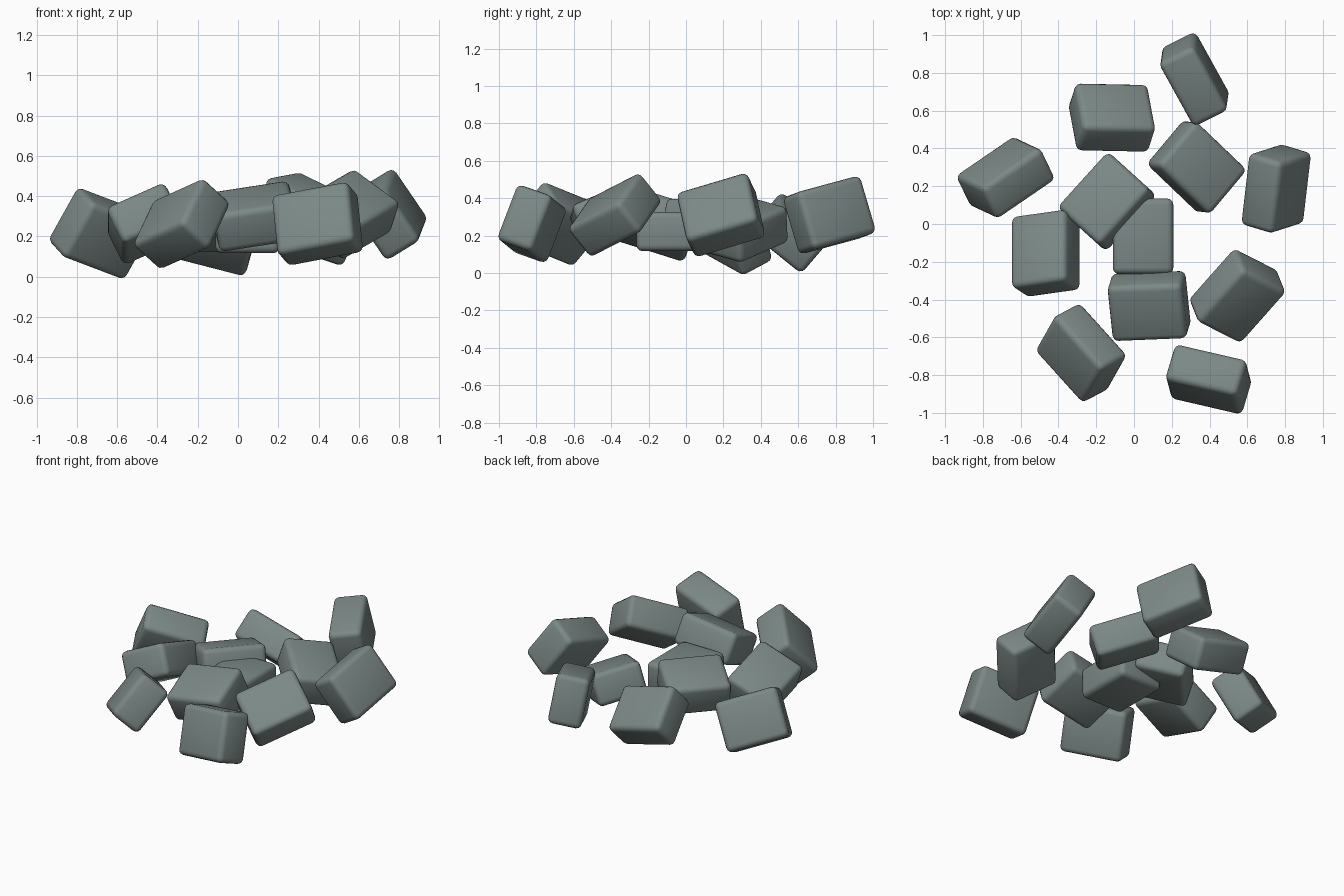
import bpy
from mathutils import Vector, Matrix

if "Cube" in bpy.data.objects:
    bpy.data.objects.remove(bpy.data.objects["Cube"])

# One shared stone colour
stone = bpy.data.materials.new("grey_green_stone")
stone.diffuse_color = (0.2, 0.25, 0.24, 1)
stone.use_nodes = True
stone.node_tree.nodes["Principled BSDF"].inputs["Base Color"].default_value = stone.diffuse_color

LENGTH, WIDTH, THICK = 0.40, 0.32, 0.21

# Each brick: centre, direction of its long side, direction of its middle side
BRICKS = [
    ((0.32, 0.767, 0.31), (-.47, .85, .23), (.04, .28, -.955)),
    ((-0.117, 0.563, 0.215), (.97, -.02, -.25), (-.15, .75, -.6)),
    ((-0.68, 0.246, 0.215), (.79, .54, -.3), (-.48, .22, -.85)),
    ((0.332, 0.302, 0.235), (.69, -.66, -.29), (-.65, -.71, .22)),
    ((0.753, 0.187, 0.31), (-.11, -.94, -.28), (.56, .22, -.8)),
    ((-0.143, 0.119, 0.26), (-.67, -.74, 0), (.72, -.64, .28)),
    ((0.048, -0.065, 0.222), (0, 1, 0), (1, 0, 0)),
    ((-0.467, -0.155, 0.263), (0, .95, -.3), (-.88, -.16, -.38)),
    ((0.08, -0.434, 0.3), (-.98, -.04, -.15), (.09, -.91, -.38)),
    ((0.547, -0.38, 0.31), (-.62, -.70, -.36), (.7, -.43, -.57)),
    ((-0.28, -0.683, 0.262), (-.64, .71, -.29), (-.27, -.66, -.68)),
    ((0.395, -0.823, 0.263), (.95, -.22, .18), (.12, -.36, -.92)),
]


def add_brick(name, centre, long_dir, mid_dir):
    """Rounded block turned so its sides follow the given directions."""
    u = Vector(long_dir).normalized()
    v = Vector(mid_dir)
    v = (v - u * v.dot(u)).normalized()
    turn = Matrix((u, v, u.cross(v))).transposed().to_4x4()
    bpy.ops.mesh.primitive_cube_add(size=1)
    ob = bpy.context.object
    ob.name = name
    ob.data.transform(Matrix.Diagonal((LENGTH, WIDTH, THICK, 1)))
    ob.matrix_world = Matrix.Translation(centre) @ turn
    ob.data.materials.append(stone)
    # Softened edges
    bevel = ob.modifiers.new("soft_edges", 'BEVEL')
    bevel.width = 0.033
    bevel.segments = 3
    bpy.ops.object.modifier_apply(modifier=bevel.name)
    bpy.ops.object.shade_smooth_by_angle()


for i, (centre, long_dir, mid_dir) in enumerate(BRICKS, 1):
    add_brick(f"stone_block_{i}", centre, long_dir, mid_dir)
